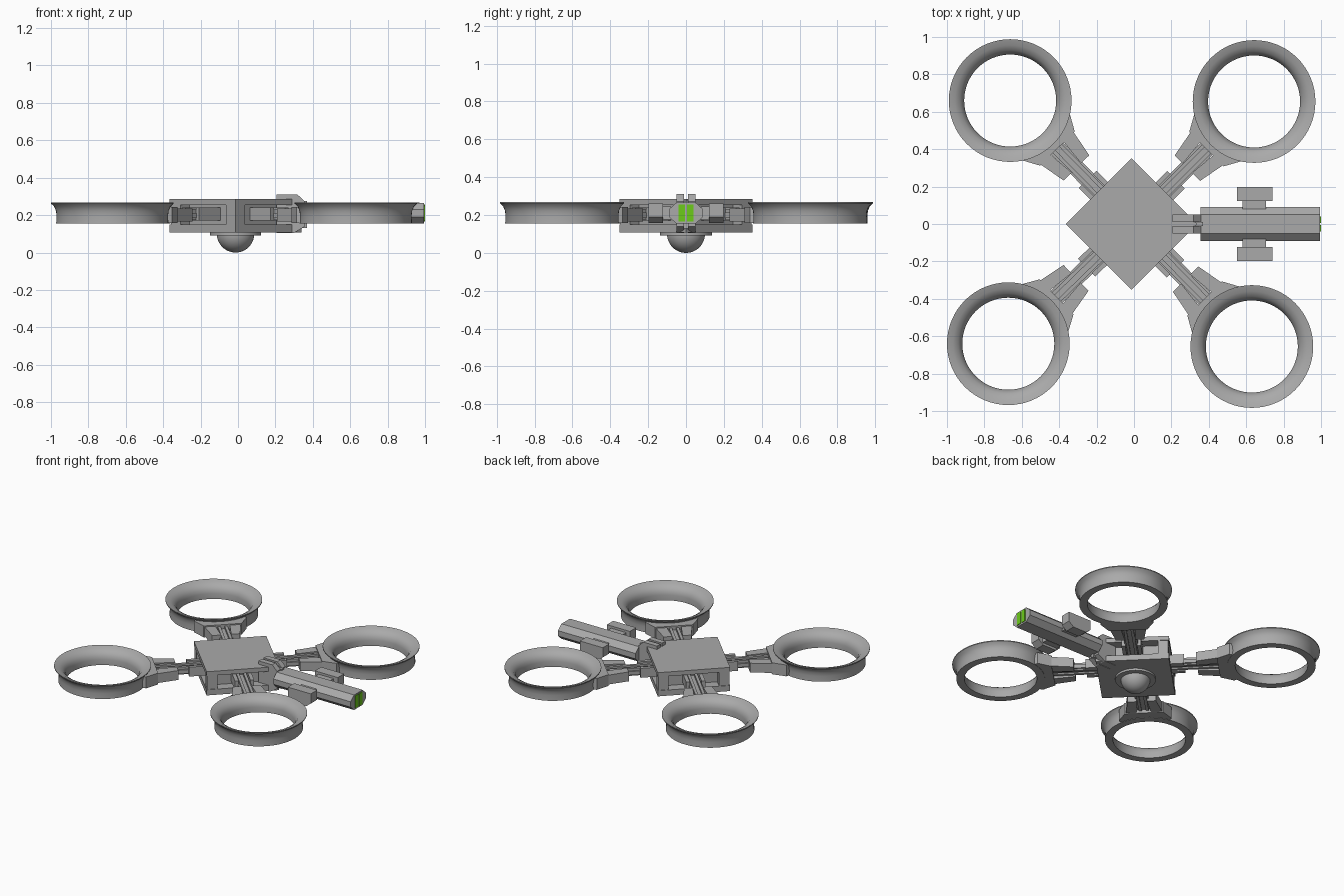
import bpy, bmesh, math
from mathutils import Matrix, Vector

if "Cube" in bpy.data.objects:
    bpy.data.objects.remove(bpy.data.objects["Cube"])


def material(name, rgb):
    m = bpy.data.materials.new(name)
    m.diffuse_color = (*rgb, 1)
    m.use_nodes = True
    m.node_tree.nodes["Principled BSDF"].inputs["Base Color"].default_value = m.diffuse_color
    return m


GREY = material("mid grey", (0.40, 0.40, 0.40))
GREEN = material("bright green", (0.15, 0.60, 0.01))
HUB = Matrix.Translation((-0.013, 0, 0))
# prisms whose profile lies in the YZ or XZ plane
ALONG_X = Matrix(((0, 0, 1, 0), (1, 0, 0, 0), (0, 1, 0, 0), (0, 0, 0, 1)))
ALONG_Y = Matrix(((1, 0, 0, 0), (0, 0, 1, 0), (0, 1, 0, 0), (0, 0, 0, 1)))


def finish(name, bm, mat, smooth=None):
    bmesh.ops.recalc_face_normals(bm, faces=bm.faces)
    me = bpy.data.meshes.new(name)
    bm.to_mesh(me)
    bm.free()
    ob = bpy.data.objects.new(name, me)
    bpy.context.collection.objects.link(ob)
    me.materials.append(mat)
    if smooth:
        bpy.ops.object.select_all(action='DESELECT')
        ob.select_set(True)
        bpy.context.view_layer.objects.active = ob
        bpy.ops.object.shade_smooth_by_angle(angle=math.radians(smooth))
    return ob


def prism(name, pts, lo, hi, matrix=Matrix(), mat=GREY):
    """Extrude a flat outline from lo to hi along its third axis."""
    bm = bmesh.new()
    face = bm.faces.new([bm.verts.new((x, y, lo)) for x, y in pts])
    ext = bmesh.ops.extrude_face_region(bm, geom=[face])
    for v in ext["geom"]:
        if isinstance(v, bmesh.types.BMVert):
            v.co.z = hi
    bm.transform(matrix)
    return finish(name, bm, mat)


def lathe(name, pts, matrix, closed=False, steps=64):
    """Spin an (r, z) profile around the z axis."""
    bm = bmesh.new()
    vs = [bm.verts.new((r, 0, z)) for r, z in pts]
    edges = [bm.edges.new(p) for p in zip(vs, vs[1:])]
    if closed:
        edges.append(bm.edges.new((vs[-1], vs[0])))
    bmesh.ops.spin(bm, geom=vs + edges, cent=(0, 0, 0), axis=(0, 0, 1),
                   angle=2 * math.pi, steps=steps, use_duplicate=False)
    bmesh.ops.remove_doubles(bm, verts=bm.verts, dist=1e-4)
    bm.transform(matrix)
    return finish(name, bm, GREY, 35)


def rect(x0, x1, y0, y1):
    return [(x0, y0), (x1, y0), (x1, y1), (x0, y1)]


def diamond(r, cx=0, cy=0):
    return [(cx + r, cy), (cx, cy + r), (cx - r, cy), (cx, cy - r)]


# Body: two plates, inner core and corner posts
prism("top_plate", diamond(0.352), 0.253, 0.285, HUB)
prism("bottom_plate", diamond(0.352), 0.108, 0.15, HUB)
prism("body_core", diamond(0.25), 0.145, 0.26, HUB)
for cx, cy in diamond(0.295):
    prism("corner_post", diamond(0.05, cx, cy), 0.145, 0.26, HUB)

# Sensor dome under the body
lathe("dome_collar", [(0, 0.11), (0.137, 0.11), (0.137, 0.092), (0, 0.092)], HUB)
dome = [(0.1 * math.cos(a), 0.1 - 0.1 * math.sin(a))
        for a in [math.pi / 2 * i / 12 for i in range(13)]]
lathe("sensor_dome", dome, HUB, steps=40)

# Four ducted rotors with their arms
DUCT = [(0.246, 0.155), (0.246, 0.195), (0.252, 0.22), (0.268, 0.243),
        (0.295, 0.259), (0.328, 0.268), (0.328, 0.262), (0.311, 0.246),
        (0.301, 0.222), (0.298, 0.195), (0.300, 0.155)]
for x, y in ((-0.662, 0.66), (0.642, 0.655), (-0.672, -0.64), (0.63, -0.655)):
    lathe("rotor_duct", DUCT, Matrix.Translation((x, y, 0)), closed=True)
    d = math.hypot(x + 0.013, y)
    arm = HUB @ Matrix.Rotation(math.atan2(y, x + 0.013), 4, 'Z')

    # cradle hugging the duct
    arc = [(d - 0.292 * math.cos(a), 0.292 * math.sin(a))
           for a in [math.radians(-34 + 6.8 * i) for i in range(11)]]
    prism("duct_cradle", arc + [(d - 0.27, 0.18), (d - 0.36, 0.13),
                                (d - 0.36, -0.13), (d - 0.27, -0.18)],
          0.158, 0.243, arm)
    # tapered wings on both sides of the rails
    for s in (1, -1):
        prism("arm_wing", [(d - 0.35, s * 0.125), (d - 0.505, s * 0.096),
                           (d - 0.505, s * 0.035), (d - 0.35, s * 0.05)],
              0.165, 0.235, arm)
        prism("arm_rail", rect(0.15, d - 0.34, s * 0.014, s * 0.034),
              0.175, 0.23, arm)
        prism("arm_socket", rect(0.15, 0.335, s * 0.04, s * 0.066),
              0.17, 0.24, arm)
    prism("arm_core", rect(0.15, d - 0.34, -0.045, 0.045), 0.185, 0.212, arm)

# Twin prongs clamping the gun to the body corner
CLAMP = [(0.205, 0.31), (0.318, 0.31), (0.358, 0.272), (0.358, 0.14),
         (0.30, 0.105), (0.205, 0.105)]
for s in (1, -1):
    prism("gun_clamp", CLAMP, s * 0.01, s * 0.05, ALONG_Y)
prism("gun_clamp_web", rect(0.21, 0.37, 0.13, 0.275), -0.012, 0.012, ALONG_Y)

# Gun barrel
BARREL = [(0.09, 0.19), (0.09, 0.23), (0.05, 0.266), (-0.05, 0.266),
          (-0.09, 0.23), (-0.09, 0.19), (-0.05, 0.154), (0.05, 0.154)]
prism("gun_barrel", BARREL, 0.355, 0.995, ALONG_X)
# Glowing muzzle plates
for s in (1, -1):
    prism("muzzle_light", rect(s * 0.006, s * 0.04, 0.165, 0.256), 0.994, 1.0,
          ALONG_X, GREEN)

# Side pods on short necks
POD = [(0.55, 0.19), (0.55, 0.262), (0.74, 0.262), (0.74, 0.19),
       (0.70, 0.158), (0.59, 0.158)]
for s in (1, -1):
    prism("pod_neck", rect(0.58, 0.705, 0.175, 0.245), s * 0.08, s * 0.13, ALONG_Y)
    prism("side_pod", POD, s * 0.122, s * 0.197, ALONG_Y)
